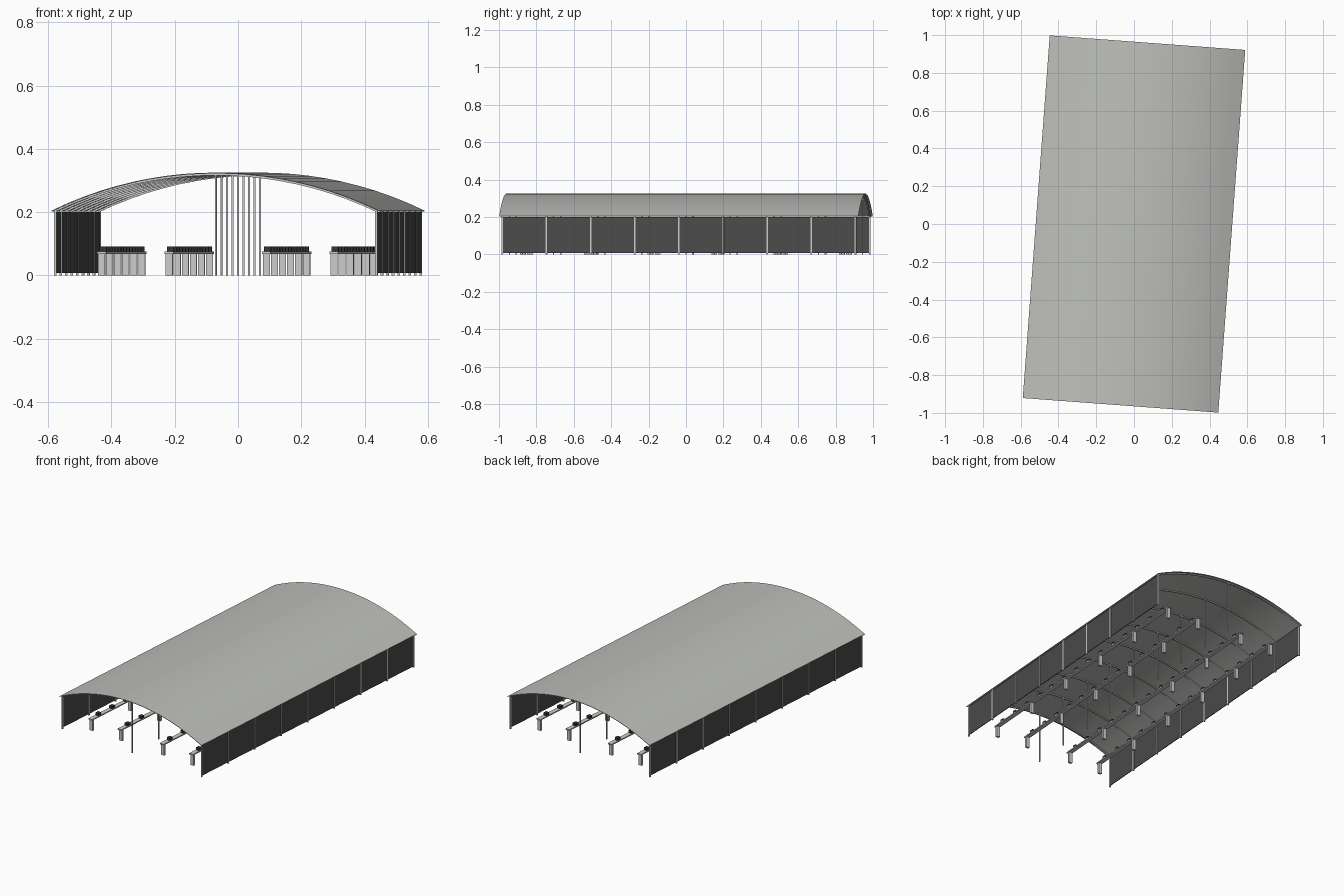
import bpy, bmesh, math
from mathutils import Matrix

cube = bpy.data.objects.get("Cube")
if cube:
    bpy.data.objects.remove(cube, do_unlink=True)

TURN = Matrix.Rotation(math.radians(-4.25), 4, 'Z')
HALF_W, HALF_L, EAVE, RISE = 0.519, 0.9625, 0.205, 0.12
FRAMES = [-0.947 + i * 0.2367 for i in range(9)]


def material(name, rgb):
    m = bpy.data.materials.new(name)
    m.use_nodes = True
    m.diffuse_color = (*rgb, 1)
    m.node_tree.nodes["Principled BSDF"].inputs["Base Color"].default_value = (*rgb, 1)
    return m


roof_grey = material("roof light grey", (0.52, 0.53, 0.50))
steel = material("pale steel", (0.60, 0.60, 0.60))
wall_dark = material("wall charcoal", (0.07, 0.07, 0.07))
box_dark = material("unit black", (0.035, 0.035, 0.035))


def finish(name, bm, mat, smooth=False):
    mesh = bpy.data.meshes.new(name)
    bmesh.ops.recalc_face_normals(bm, faces=bm.faces)
    bm.to_mesh(mesh)
    bm.free()
    mesh.materials.append(mat)
    ob = bpy.data.objects.new(name, mesh)
    bpy.context.collection.objects.link(ob)
    ob.matrix_world = TURN
    if smooth:
        bpy.ops.object.select_all(action='DESELECT')
        ob.select_set(True)
        bpy.context.view_layer.objects.active = ob
        bpy.ops.object.shade_smooth_by_angle(angle=math.radians(30))
    return ob


def add_box(bm, x, y, z0, z1, w, d):
    place = Matrix.Translation((x, y, (z0 + z1) / 2)) @ Matrix.Diagonal((w, d, z1 - z0, 1))
    bmesh.ops.create_cube(bm, size=1, matrix=place)


def boxes(name, mat, items):
    bm = bmesh.new()
    for item in items:
        add_box(bm, *item)
    return finish(name, bm, mat)


def arch_z(x):
    radius = (HALF_W ** 2 + RISE ** 2) / (2 * RISE)
    return EAVE + RISE - radius + math.sqrt(radius ** 2 - x ** 2)


def add_arch(bm, y0, y1, drop, thick, half=HALF_W, steps=20):
    # Sweep a thin curved band between y0 and y1
    xs = [half * (2 * i / steps - 1) for i in range(steps + 1)]
    section = [(x, arch_z(x) - drop) for x in xs]
    section += [(x, arch_z(x) - drop - thick) for x in reversed(xs)]
    ends = [[bm.verts.new((x, y, z)) for x, z in section] for y in (y0, y1)]
    n = len(section)
    for i in range(n):
        j = (i + 1) % n
        bm.faces.new((ends[0][i], ends[0][j], ends[1][j], ends[1][i]))
    for ring in ends:
        for i in range(steps):
            bm.faces.new((ring[i], ring[i + 1], ring[n - 2 - i], ring[n - 1 - i]))


# Curved roof sheet
bm = bmesh.new()
add_arch(bm, -HALF_L, HALF_L, 0, 0.003)
finish("roof", bm, roof_grey, smooth=True)

# Arched ribs under the roof
bm = bmesh.new()
for y in FRAMES:
    add_arch(bm, y - 0.004, y + 0.004, 0.003, 0.006, 0.512)
finish("roof_ribs", bm, steel, smooth=True)

# Side walls, wall posts and central columns
for side, s in (("left", 1), ("right", -1)):
    boxes(side + "_wall", wall_dark,
          [(s * 0.509, (a + b) / 2, 0.008, 0.2, 0.004, b - a)
           for a, b in zip(FRAMES, FRAMES[1:])])
    boxes(side + "_wall_posts", steel,
          [(s * 0.509, y, 0, 0.205, 0.008, 0.008) for y in FRAMES])
boxes("centre_columns", steel, [(0, y, 0, 0.318, 0.006, 0.006) for y in FRAMES])

# Four long benches with legs and dark units on top
for n, x in enumerate((-0.368, -0.154, 0.154, 0.368), 1):
    boxes(f"bench_{n}_legs", steel,
          [(x, (i - 2.5) * 0.342, 0, 0.07, 0.022, 0.014) for i in range(6)])
    boxes(f"bench_{n}_beam", steel, [(x, 0, 0.068, 0.075, 0.028, 1.74)])
    boxes(f"bench_{n}_units", box_dark,
          [(x, (i - 6.5) * 0.123, 0.075, 0.091, 0.022, 0.024) for i in range(14)])
